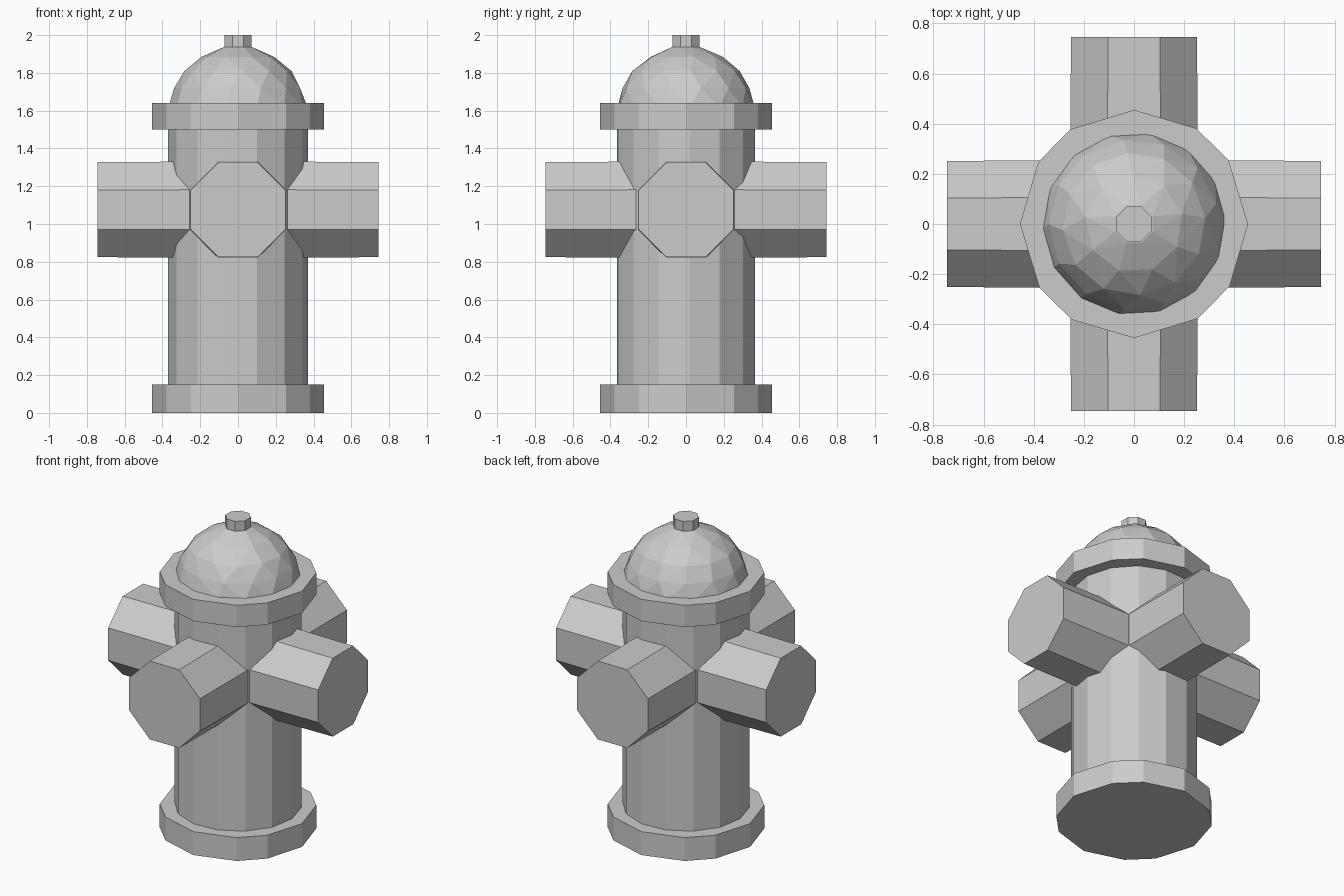
import bpy, bmesh
from math import sin, cos, radians
from mathutils import Matrix, Vector

if "Cube" in bpy.data.objects:
    bpy.data.objects.remove(bpy.data.objects["Cube"])


def ring(r, z, n, turn=0.0):
    return [Vector((r * cos(radians(turn + 360 * i / n)), r * sin(radians(turn + 360 * i / n)), z))
            for i in range(n)]


def solid(name, points):
    """Flat-faced convex solid around stacked rings."""
    bm = bmesh.new()
    verts = [bm.verts.new(p) for p in points]
    bmesh.ops.convex_hull(bm, input=verts)
    bmesh.ops.dissolve_limit(bm, angle_limit=radians(1), verts=bm.verts[:], edges=bm.edges[:])
    bmesh.ops.recalc_face_normals(bm, faces=bm.faces[:])
    me = bpy.data.meshes.new(name)
    bm.to_mesh(me)
    bm.free()
    ob = bpy.data.objects.new(name, me)
    bpy.context.collection.objects.link(ob)
    return ob


def flange(name, z0, z1):
    # uneven 12-sided plate
    angles = [q + a for q in (0, 90, 180, 270) for a in (0, 34, 57)]
    solid(name, [Vector((0.455 * cos(radians(a)), 0.455 * sin(radians(a)), z))
                 for z in (z0, z1) for a in angles])


# Base and collar
flange("base_flange", 0.0, 0.15)
flange("collar_flange", 1.5, 1.64)

# Barrel
solid("barrel", ring(0.37, 0.1, 14, 3) + ring(0.37, 1.55, 14, 3))

# Faceted dome, fewer points per ring towards the top
solid("dome", ring(0.368, 1.62, 14, 3) + ring(0.338, 1.72, 13, 14) + ring(0.285, 1.81, 12, 5)
      + ring(0.195, 1.885, 9, 12) + ring(0.08, 1.937, 8, 22.5))

# Top nut
solid("top_nut", ring(0.076, 1.9, 8, 22.5) + ring(0.076, 2.0, 8, 22.5))

# Four octagonal outlets
for i, side in enumerate(("right", "back", "left", "front")):
    place = (Matrix.Translation((0, 0, 1.076)) @ Matrix.Rotation(radians(90 * i), 4, 'Z')
             @ Matrix.Rotation(radians(90), 4, 'Y'))
    pts = ring(0.276, 0.2, 8, 22.5) + ring(0.272, 0.745, 8, 22.5)
    solid(side + "_outlet", [place @ p for p in pts])
